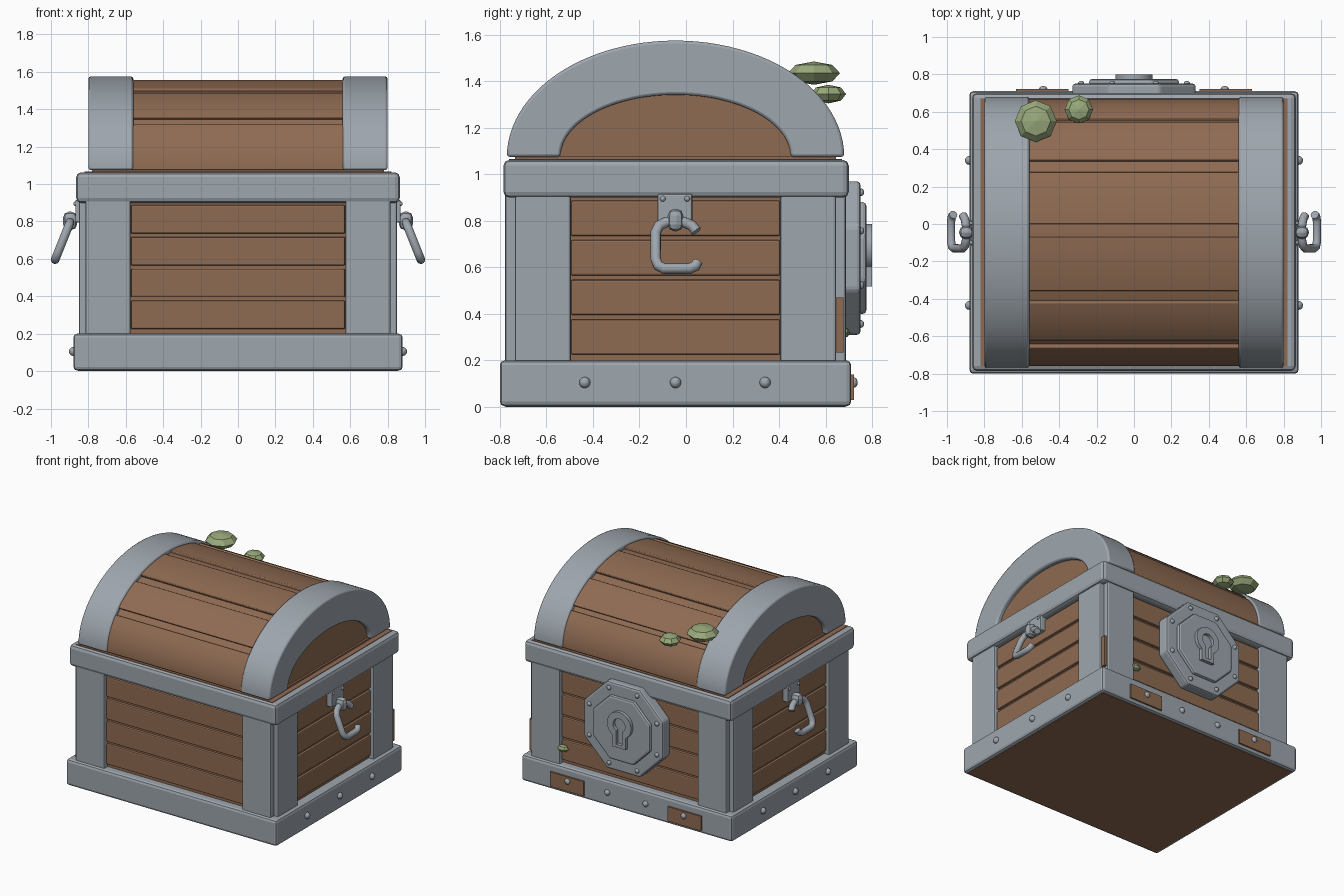
import bpy, bmesh, math
from mathutils import Vector

if "Cube" in bpy.data.objects:
    bpy.data.objects.remove(bpy.data.objects["Cube"])

CY = -0.045  # centre of the chest body in y


def mat(name, r, g, b):
    m = bpy.data.materials.new(name)
    m.diffuse_color = (r, g, b, 1)
    m.use_nodes = True
    m.node_tree.nodes["Principled BSDF"].inputs["Base Color"].default_value = m.diffuse_color
    return m


STEEL = mat("steel grey", 0.34, 0.38, 0.42)
WOOD = mat("brown wood", 0.275, 0.147, 0.085)
MOSS = mat("moss green", 0.32, 0.40, 0.20)


def finish(bm, name, m, bevel=0.0, smooth=None):
    bmesh.ops.recalc_face_normals(bm, faces=bm.faces)
    me = bpy.data.meshes.new(name)
    bm.to_mesh(me)
    bm.free()
    ob = bpy.data.objects.new(name, me)
    bpy.context.collection.objects.link(ob)
    me.materials.append(m)
    if bevel:
        mod = ob.modifiers.new("bevel", 'BEVEL')
        mod.width, mod.segments = bevel, 2
        mod.limit_method, mod.angle_limit = 'ANGLE', math.radians(40)
    if smooth:
        bpy.ops.object.select_all(action='DESELECT')
        ob.select_set(True)
        bpy.context.view_layer.objects.active = ob
        bpy.ops.object.shade_smooth_by_angle(angle=math.radians(smooth))
    return ob


def box(name, x, y, z, m, bevel=0.0):
    bm = bmesh.new()
    bmesh.ops.create_cube(bm, size=1)
    for v in bm.verts:
        v.co = Vector([(a + b) / 2 + c * (b - a) for c, (a, b) in zip(v.co, (x, y, z))])
    return finish(bm, name, m, bevel)


def prism(name, pts, a, b, axis, m, bevel=0.0, smooth=None):
    """Extrude a 2D outline along x (outline in y,z) or y (outline in x,z)."""
    bm = bmesh.new()
    at = (lambda p, d: (d, p[0], p[1])) if axis == 'x' else (lambda p, d: (p[0], d, p[1]))
    r0 = [bm.verts.new(at(p, a)) for p in pts]
    r1 = [bm.verts.new(at(p, b)) for p in pts]
    for i in range(len(pts)):
        j = (i + 1) % len(pts)
        bm.faces.new((r0[i], r0[j], r1[j], r1[i]))
    bm.faces.new(r0)
    bm.faces.new(r1)
    return finish(bm, name, m, bevel, smooth)


def ball(name, c, r, m, u=12, v=8, smooth=60):
    bm = bmesh.new()
    bmesh.ops.create_uvsphere(bm, u_segments=u, v_segments=v, radius=1)
    for w in bm.verts:
        w.co = Vector([c[i] + w.co[i] * r[i] for i in range(3)])
    return finish(bm, name, m, 0, smooth)


def arc(a, b, t0, t1, n):
    return [(CY + a * math.cos(t0 + (t1 - t0) * i / n),
             1.075 + b * math.sin(t0 + (t1 - t0) * i / n)) for i in range(n + 1)]


# Chest body core, base and rim
box("body_core", (-.81, .81), (CY - .69, CY + .69), (.1, 1.0), WOOD)
box("base_frame", (-.88, .88), (-.80, .71), (.003, .20), STEEL, .02)
box("bottom_board", (-.855, .855), (-.775, .685), (0, .05), WOOD)
box("top_rim", (-.865, .865), (-.785, .70), (.90, 1.062), STEEL, .025)
box("top_board", (-.82, .82), (CY - .715, CY + .715), (1.0, 1.066), WOOD)

# Corner posts: one plate per face at every corner
for s in (-1, 1):
    for e in (-1, 1):
        y = sorted((CY + e * .68, CY + e * .732))
        box("end_post", tuple(sorted((s * .575, s * .815))), tuple(y), (.18, .92), STEEL, .01)
        y = sorted((CY + e * .45, CY + e * .69))
        box("side_post", tuple(sorted((s * .79, s * .85))), tuple(y), (.18, .92), STEEL, .01)
box("corner_splinter", (.80, .835), (.63, .678), (.235, .47), WOOD)

# Planks on all four walls
for i in range(4):
    z = (.225 + i * .17, .225 + i * .17 + .152)
    for s in (-1, 1):
        box("long_plank", (-.573, .573), tuple(sorted((CY + s * .66, CY + s * .71))), z, WOOD, .008)
        box("side_plank", tuple(sorted((s * .78, s * .828))), (CY - .45, CY + .45), z, WOOD, .008)

# Lid: core, raised planks, end panels and steel bands
prism("lid_core", arc(.692, .465, 0, math.pi, 40), -.6, .6, 'x', WOOD, 0, 30)
edges = [(.675, .57), (.545, .345), (.28, 0), (-.07, -.36), (-.42, -.625), (-.66, -.765)]
for y0, y1 in edges:
    t0, t1 = (math.acos(max(-1, min(1, (y - CY) / .715))) for y in (y0, y1))
    pts = arc(.715, .483, t0, t1, 10) + arc(.67, .44, t0, t1, 10)[::-1]
    prism("lid_plank", pts, -.57, .57, 'x', WOOD, .006, 30)
box("lid_seat", (-.78, .78), (CY - .69, CY + .69), (1.05, 1.078), WOOD)
for s in (-1, 1):
    prism("lid_end_panel", arc(.52, .285, 0, math.pi, 32), s * .5, s * .765, 'x', WOOD, 0, 30)
    ring = arc(.725, .5, 0, math.pi, 48) + arc(.495, .267, math.pi, 0, 48)
    prism("lid_band", ring, s * .56, s * .80, 'x', STEEL, .012, 30)

# Side handles with mount, lug and open ring
path = [(.045, .755), (.025, .78), (-.01, .795), (-.085, .795), (-.115, .78), (-.13, .75),
        (-.13, .635), (-.12, .608), (-.095, .595), (.015, .595), (.04, .605), (.05, .625)]
for s in (-1, 1):
    box("handle_mount", tuple(sorted((s * .81, s * .87))), (-.122, .027), (.795, .915), STEEL, .008)
    box("handle_lug", tuple(sorted((s * .86, s * .935))), (CY - .034, CY + .034), (.755, .852), STEEL, .03)
    for y in (-.10, .005):
        ball("mount_rivet", (s * .87, y, .895), (.01, .012, .012), STEEL)
    cu = bpy.data.curves.new("ring_path", 'CURVE')
    cu.dimensions, cu.bevel_depth, cu.bevel_resolution, cu.use_fill_caps = '3D', .023, 3, True
    sp = cu.splines.new('POLY')
    sp.points.add(len(path) - 1)
    for p, (y, z) in zip(sp.points, path):
        p.co = (s * (.898 + (.795 - z) * .4), y, z, 1)
    tmp = bpy.data.objects.new("ring_path", cu)
    bpy.context.collection.objects.link(tmp)
    bpy.context.view_layer.update()
    bm = bmesh.new()
    me = bpy.data.meshes.new_from_object(tmp.evaluated_get(bpy.context.evaluated_depsgraph_get()))
    bm.from_mesh(me)
    bpy.data.objects.remove(tmp)
    finish(bm, "handle_ring", STEEL, 0, 50)
    for y in (-.435, CY, .34):
        ball("side_rivet", (s * .88, y, .105), (.024, .024, .024), STEEL)

# Wooden patches and rivets on the back of the base
for s in (-1, 1):
    box("base_patch", tuple(sorted((s * .35, s * .632))), (.69, .722), (.03, .14), WOOD)
    ball("patch_rivet", (s * .485, .722, .105), (.022, .016, .022), STEEL)
    ball("back_rivet", (s * .16, .71, .105), (.022, .02, .022), STEEL)

# Octagonal lock on the back
LZ = .64


def octagon(apothem):
    r = apothem / math.cos(math.pi / 8)
    return [(r * math.cos(math.pi * (k + .5) / 4), LZ + r * math.sin(math.pi * (k + .5) / 4))
            for k in range(8)]


prism("lock_plate", octagon(.33), .66, .75, 'y', STEEL, .015)
prism("lock_step", octagon(.24), .74, .775, 'y', STEEL, .015)
for x, z in octagon(.283):
    ball("lock_rivet", (x, .75, z), (.017, .016, .017), STEEL)


# Keyhole escutcheon: ring between two keyhole outlines
def keyhole(r, w, bottom):
    t = math.asin(w / r)
    arc_pts = [(r * math.sin(a), .687 - r * math.cos(a))
               for a in (t + (2 * math.pi - 2 * t) * i / 24 for i in range(25))]
    return arc_pts + [(-w, bottom), (w, bottom)]


bm = bmesh.new()
loops = [[bm.verts.new((x, y, z)) for x, z in pts] for pts, y in (
    (keyhole(.1, .055, .517), .77), (keyhole(.1, .055, .517), .80),
    (keyhole(.05, .025, .54), .80), (keyhole(.05, .025, .54), .77))]
for a, b in zip(loops, loops[1:] + loops[:1]):
    for i in range(len(a)):
        j = (i + 1) % len(a)
        bm.faces.new((a[i], a[j], b[j], b[i]))
finish(bm, "keyhole_ring", STEEL, 0, 30)

# Moss clumps, low-poly
ball("moss_large", (-.525, .55, 1.435), (.112, .112, .05), MOSS, 8, 4, None)
ball("moss_medium", (-.295, .612, 1.345), (.076, .076, .04), MOSS, 8, 4, None)
ball("moss_small", (.555, .675, .32), (.045, .03, .025), MOSS, 8, 4, None)
